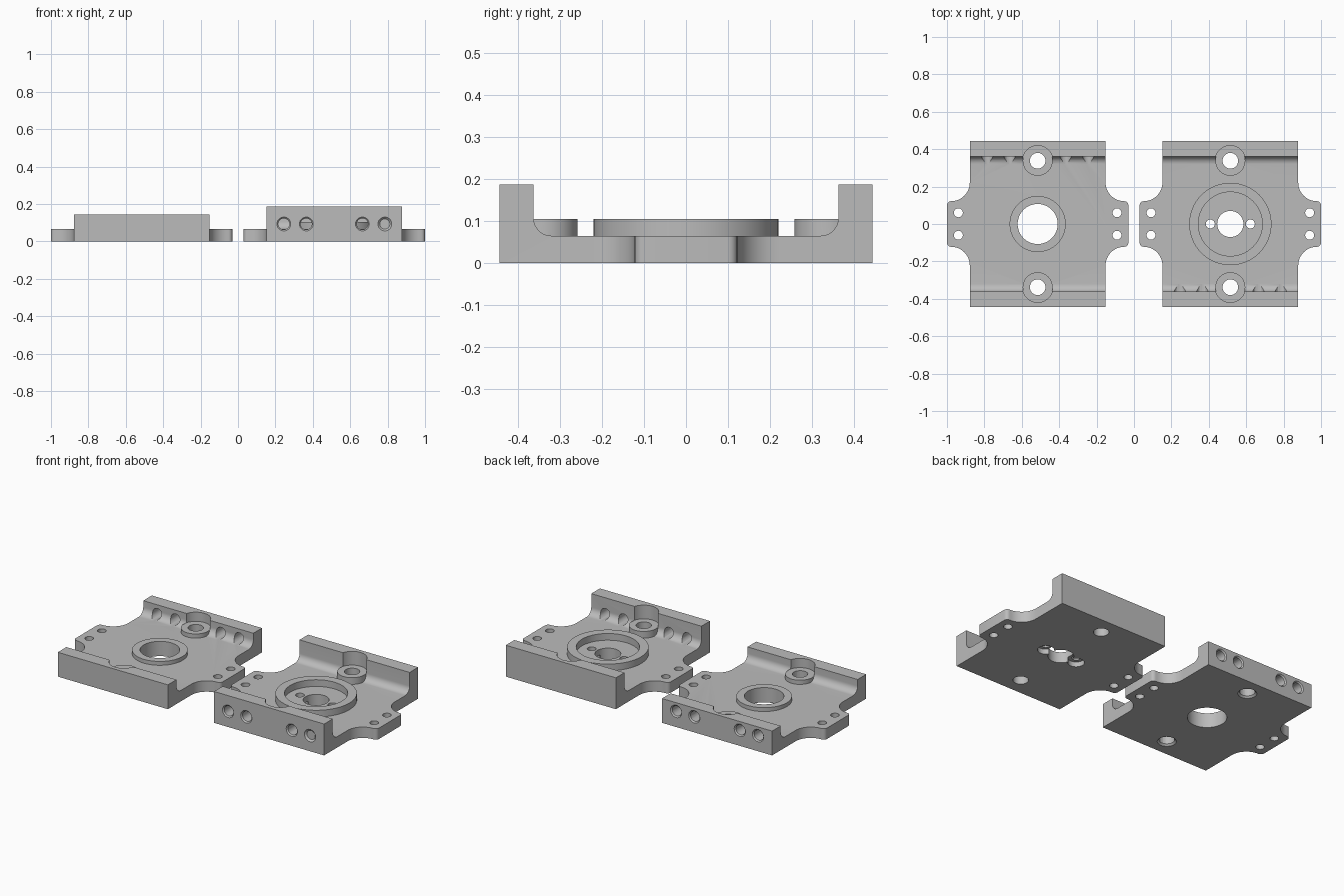
import bpy, bmesh, math
from mathutils import Matrix, Vector

if "Cube" in bpy.data.objects:
    bpy.data.objects.remove(bpy.data.objects["Cube"])

grey = bpy.data.materials.new("machined grey")
grey.diffuse_color = (0.5, 0.5, 0.5, 1)
grey.use_nodes = True
grey.node_tree.nodes["Principled BSDF"].inputs["Base Color"].default_value = grey.diffuse_color

FLOOR, WALL_Y, HALF_X, HALF_Y = 0.065, 0.362, 0.363, 0.443


def to_object(bm, name):
    bmesh.ops.recalc_face_normals(bm, faces=bm.faces)
    me = bpy.data.meshes.new(name)
    bm.to_mesh(me)
    bm.free()
    ob = bpy.data.objects.new(name, me)
    bpy.context.collection.objects.link(ob)
    return ob


def prism(points, direction, name):
    """Extrude a closed 3D outline along a direction."""
    bm = bmesh.new()
    face = bm.faces.new([bm.verts.new(p) for p in points])
    ext = bmesh.ops.extrude_face_region(bm, geom=[face])
    moved = [g for g in ext["geom"] if isinstance(g, bmesh.types.BMVert)]
    bmesh.ops.translate(bm, verts=moved, vec=Vector(direction))
    return to_object(bm, name)


def cylinder(start, end, r1, r2=None, seg=48):
    """Cylinder or cone between two points."""
    a, b = Vector(start), Vector(end)
    bm = bmesh.new()
    rot = (b - a).to_track_quat('Z', 'Y').to_matrix().to_4x4()
    bmesh.ops.create_cone(bm, cap_ends=True, segments=seg, radius1=r1,
                          radius2=r1 if r2 is None else r2, depth=(b - a).length,
                          matrix=Matrix.Translation((a + b) / 2) @ rot)
    return to_object(bm, "helper")


def combine(ob, tool, operation):
    mod = ob.modifiers.new("bool", 'BOOLEAN')
    mod.operation, mod.solver, mod.object = operation, 'EXACT', tool
    bpy.context.view_layer.objects.active = ob
    bpy.ops.object.modifier_apply(modifier=mod.name)
    bpy.data.objects.remove(tool)


def cut(ob, tool):
    combine(ob, tool, 'DIFFERENCE')


def arc(cx, cy, r, a0, a1, n):
    return [(cx + r * math.cos(math.radians(a0 + (a1 - a0) * i / n)),
             cy + r * math.sin(math.radians(a0 + (a1 - a0) * i / n))) for i in range(n + 1)]


def plate(name, cx, wall_h, boss_h, ring_r, ring_h, hole_side):
    # Plan outline with concave-cornered ears, one quarter mirrored to four
    quarter = arc(0.463, 0.10, 0.022, 0, 90, 5) + arc(0.463, 0.222, 0.10, 270, 180, 12) \
        + [(HALF_X, HALF_Y)]
    half = quarter + [(-x, y) for x, y in reversed(quarter)]
    outline = half + [(-x, -y) for x, y in half]
    ob = prism([(cx + x, y, 0) for x, y in outline], (0, 0, wall_h), name)

    # Channel with filleted lower corners
    r = 0.042
    side = [(WALL_Y, 0.4)] + arc(WALL_Y - r, FLOOR + r, r, 0, -90, 10)
    channel = side + [(-y, z) for y, z in reversed(side)]
    cut(ob, prism([(cx - 0.6, y, z) for y, z in channel], (1.2, 0, 0), "helper"))

    # Screw bosses set into pockets in the walls
    for s in (-1, 1):
        y = s * 0.338
        combine(ob, cylinder((cx, y, 0.03), (cx, y, wall_h - 0.01), 0.08), 'UNION')
        cut(ob, cylinder((cx, y, boss_h), (cx, y, 0.4), 0.081))
        cut(ob, cylinder((cx, y, -0.1), (cx, y, 0.4), 0.042, seg=32))

    # Centre ring
    combine(ob, cylinder((cx, 0, 0.03), (cx, 0, ring_h), ring_r, seg=64), 'UNION')

    # Ear holes
    for sx in (-1, 1):
        for sy in (-1, 1):
            x, y = cx + sx * 0.424, sy * 0.06
            cut(ob, cylinder((x, y, -0.1), (x, y, 0.2), 0.024, seg=24))

    # Chamfered cross holes in one wall
    for dx in (-0.27, -0.15, 0.15, 0.27):
        x, z, s = cx + dx, 0.093, hole_side
        cut(ob, cylinder((x, s * 0.6, z), (x, s * 0.32, z), 0.030, seg=28))
        cut(ob, cylinder((x, s * (HALF_Y + 0.01), z), (x, s * (HALF_Y - 0.01), z),
                         0.047, 0.027, seg=28))
    return ob


# Left plate: low walls, plain bore, countersunk screw holes underneath
left = plate("low_wall_plate", -0.515, 0.145, 0.09, 0.15, 0.088, 1)
cut(left, cylinder((-0.515, 0, -0.1), (-0.515, 0, 0.3), 0.107, seg=64))
for y in (-0.338, 0.338):
    cut(left, cylinder((-0.515, y, -0.01), (-0.515, y, 0.012), 0.062, 0.040, seg=32))

# Right plate: high walls, recessed ring, small bore and two counterbored pin holes
right = plate("high_wall_plate", 0.515, 0.187, 0.105, 0.22, 0.105, -1)
cut(right, cylinder((0.515, 0, FLOOR), (0.515, 0, 0.3), 0.171, seg=64))
cut(right, cylinder((0.515, 0, -0.1), (0.515, 0, 0.3), 0.07, seg=48))
for dx in (-0.107, 0.107):
    x = 0.515 + dx
    cut(right, cylinder((x, 0, -0.1), (x, 0, 0.3), 0.024, seg=24))
    cut(right, cylinder((x, 0, -0.1), (x, 0, 0.03), 0.045, seg=32))

# Finish: one colour, smooth curves with sharp edges
for ob in (left, right):
    ob.data.materials.clear()
    ob.data.materials.append(grey)
    for p in ob.data.polygons:
        p.material_index = 0
    bpy.ops.object.select_all(action='DESELECT')
    ob.select_set(True)
    bpy.context.view_layer.objects.active = ob
    bpy.ops.object.shade_smooth_by_angle(angle=math.radians(30))
